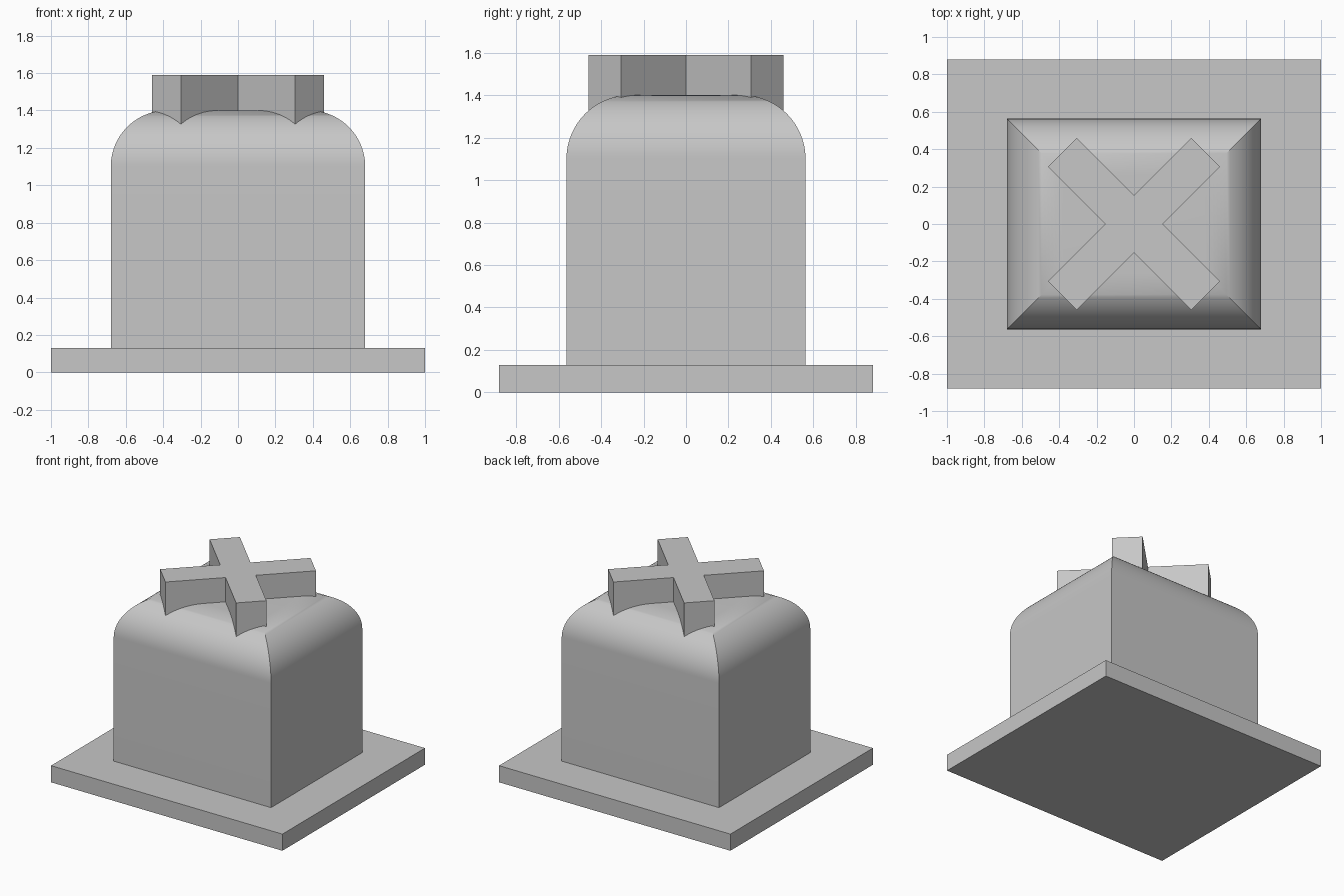
import bpy
import bmesh
from math import sin, cos, pi, sqrt

cube = bpy.data.objects.get("Cube")
if cube:
    bpy.data.objects.remove(cube, do_unlink=True)

grey = bpy.data.materials.new("plain grey")
grey.use_nodes = True
colour = (0.57, 0.57, 0.57, 1)
grey.diffuse_color = colour
grey.node_tree.nodes["Principled BSDF"].inputs["Base Color"].default_value = colour


def loft(name, rings, smooth=False):
    """Join equal-sided rings of points into a capped solid."""
    bm = bmesh.new()
    loops = [[bm.verts.new(p) for p in ring] for ring in rings]
    for low, high in zip(loops, loops[1:]):
        for i in range(len(low)):
            j = (i + 1) % len(low)
            bm.faces.new((low[i], low[j], high[j], high[i]))
    bm.faces.new(loops[0][::-1])
    bm.faces.new(loops[-1])
    bmesh.ops.recalc_face_normals(bm, faces=bm.faces)
    mesh = bpy.data.meshes.new(name)
    bm.to_mesh(mesh)
    bm.free()
    mesh.materials.append(grey)
    obj = bpy.data.objects.new(name, mesh)
    bpy.context.collection.objects.link(obj)
    if smooth:
        bpy.ops.object.select_all(action='DESELECT')
        obj.select_set(True)
        bpy.context.view_layer.objects.active = obj
        bpy.ops.object.shade_smooth_by_angle(angle=pi / 6)
    return obj


def rectangle(x, y, z):
    return [(-x, -y, z), (x, -y, z), (x, y, z), (-x, y, z)]


# Flat base plate
loft("base_plate", [rectangle(1, 0.88, 0), rectangle(1, 0.88, 0.13)])

# Block with rounded top edges that meet in mitred corners
half_x, half_y, shoulder, radius, steps = 0.68, 0.563, 1.10, 0.30, 24
rings = [rectangle(half_x, half_y, 0.13)]
for i in range(steps + 1):
    a = pi / 2 * i / steps
    inset = radius * (1 - cos(a))
    rings.append(rectangle(half_x - inset, half_y - inset, shoulder + radius * sin(a)))
loft("rounded_body", rings, smooth=True)


# Diagonal cross handle sunk into the top
def cross(z, reach=0.541, half=0.109):
    arm = [(reach, -half), (reach, half), (half, half)]
    points = []
    for quarter in range(4):
        a = pi / 4 + quarter * pi / 2
        points += [(x * cos(a) - y * sin(a), x * sin(a) + y * cos(a), z) for x, y in arm]
    return points


loft("cross_handle", [cross(1.25), cross(1.59)])
